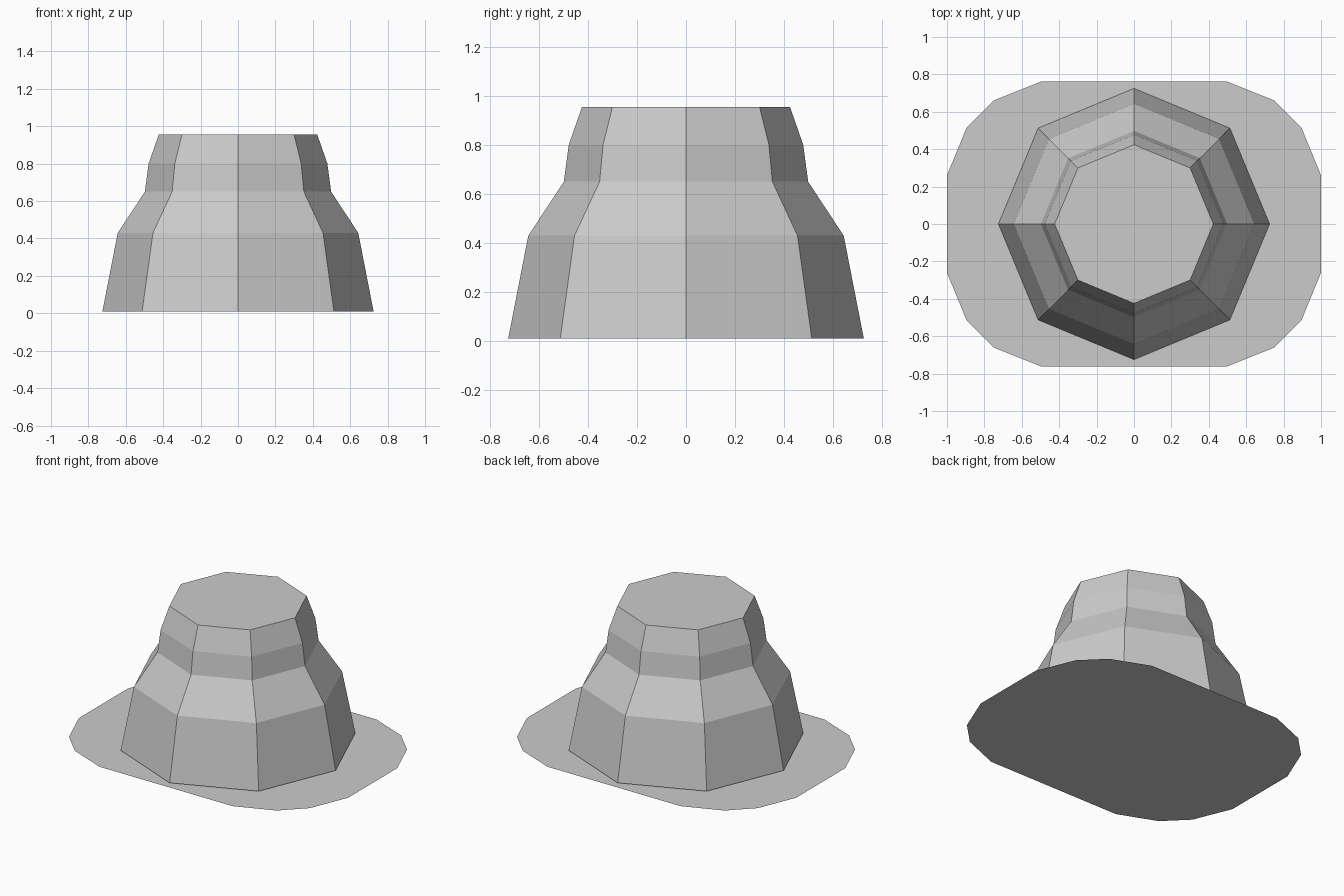
import bpy, bmesh
from math import cos, sin, pi

if "Cube" in bpy.data.objects:
    bpy.data.objects.remove(bpy.data.objects["Cube"])


def finish(bm, name):
    bmesh.ops.recalc_face_normals(bm, faces=bm.faces)
    mesh = bpy.data.meshes.new(name)
    bm.to_mesh(mesh)
    bm.free()
    obj = bpy.data.objects.new(name, mesh)
    bpy.context.collection.objects.link(obj)
    return obj


# Stepped eight-sided body: (radius, height) profile, bottom to top
PROFILE = [(0.725, 0.01), (0.643, 0.43), (0.498, 0.65), (0.478, 0.80), (0.424, 0.955)]
SIDES = 8
bm = bmesh.new()
rings = [[bm.verts.new((r * cos(2 * pi * i / SIDES), r * sin(2 * pi * i / SIDES), z))
          for i in range(SIDES)] for r, z in PROFILE]
for low, high in zip(rings, rings[1:]):
    for i in range(SIDES):
        j = (i + 1) % SIDES
        bm.faces.new((low[i], low[j], high[j], high[i]))
bm.faces.new(rings[-1])
bm.faces.new(rings[0][::-1])
finish(bm, "tapered_body")

# Thin flat ground plate: one quarter of the outline, mirrored around
QUARTER = [(1.0, 0.26), (0.895, 0.515), (0.75, 0.66), (0.495, 0.762)]
half = QUARTER + [(-x, y) for x, y in reversed(QUARTER)]
outline = half + [(-x, -y) for x, y in half]
bm = bmesh.new()
face = bm.faces.new([bm.verts.new((x, y, 0)) for x, y in outline])
face.normal_update()
mesh = bpy.data.meshes.new("ground_plate")
bm.to_mesh(mesh)
bm.free()
bpy.context.collection.objects.link(bpy.data.objects.new("ground_plate", mesh))
